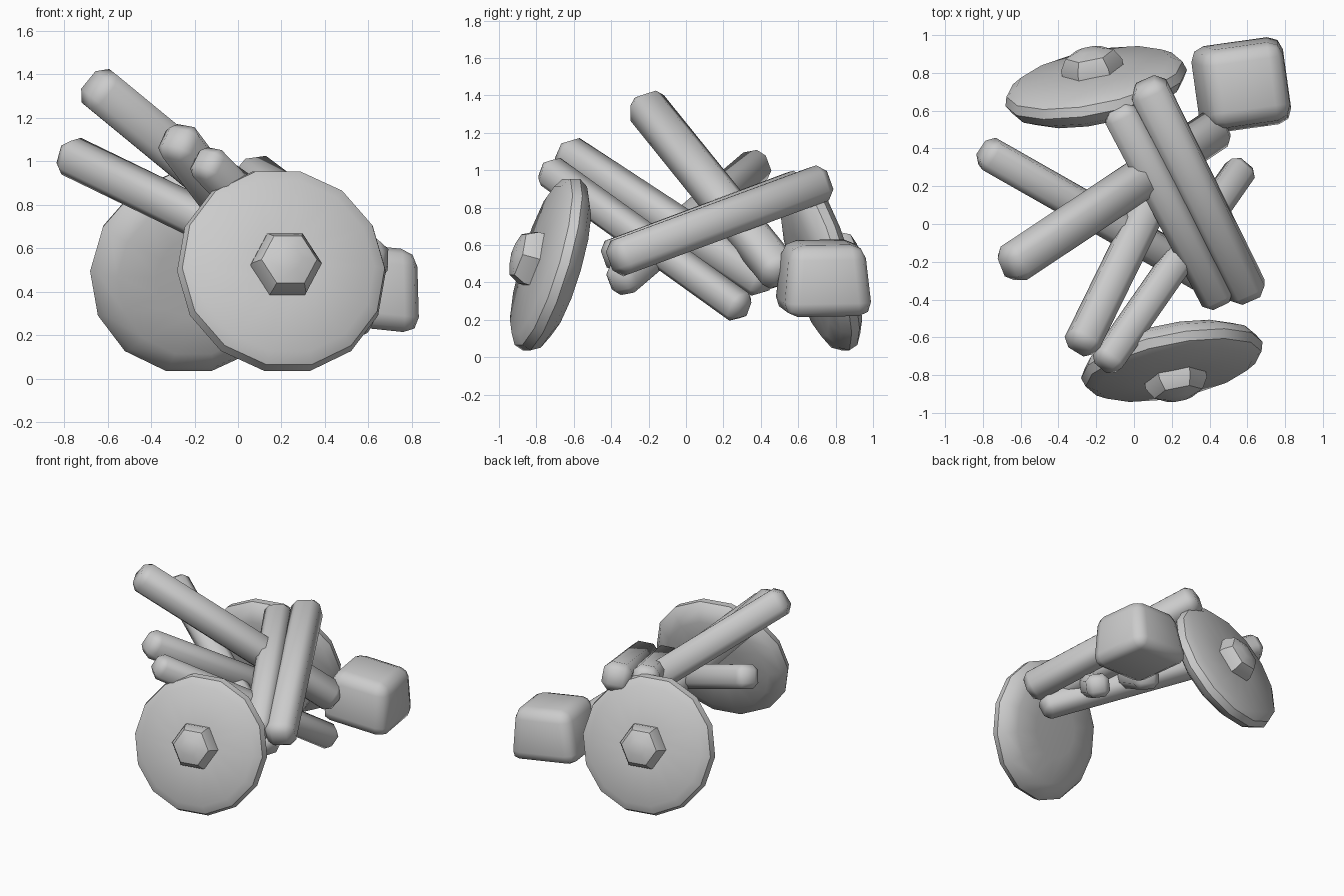
import bpy, bmesh, math
from mathutils import Vector, Matrix

old = bpy.data.objects.get("Cube")
if old:
    bpy.data.objects.remove(old)

gray = bpy.data.materials.new("plain_gray")
gray.use_nodes = True
gray.diffuse_color = (0.6, 0.6, 0.6, 1)
gray.node_tree.nodes["Principled BSDF"].inputs["Base Color"].default_value = (0.6, 0.6, 0.6, 1)


def finish(name, bm, angle=40):
    bmesh.ops.recalc_face_normals(bm, faces=bm.faces)
    mesh = bpy.data.meshes.new(name)
    bm.to_mesh(mesh)
    bm.free()
    mesh.materials.append(gray)
    obj = bpy.data.objects.new(name, mesh)
    bpy.context.collection.objects.link(obj)
    bpy.ops.object.select_all(action="DESELECT")
    obj.select_set(True)
    bpy.context.view_layer.objects.active = obj
    bpy.ops.object.shade_smooth_by_angle(angle=math.radians(angle))
    return obj


def lathe(name, profile, sides, matrix):
    """Closed turned solid around local z from (radius, height) points."""
    bm = bmesh.new()
    rings = [[bm.verts.new((r * math.cos(a), r * math.sin(a), h))
              for a in (2 * math.pi * i / sides for i in range(sides))]
             for r, h in profile]
    for low, high in zip(rings, rings[1:]):
        for i in range(sides):
            j = (i + 1) % sides
            bm.faces.new((low[i], low[j], high[j], high[i]))
    bm.faces.new(rings[0])
    bm.faces.new(rings[-1])
    bmesh.ops.transform(bm, matrix=matrix, verts=bm.verts)
    return finish(name, bm)


def beam(name, start, end, width, roll=0):
    """Chamfered square timber between two points."""
    start, end = Vector(start), Vector(end)
    axis = end - start
    bm = bmesh.new()
    bmesh.ops.create_cube(bm, size=1)
    bmesh.ops.scale(bm, vec=(width, width, axis.length), verts=bm.verts)
    bmesh.ops.bevel(bm, geom=bm.edges[:], offset=width * 0.24, segments=1,
                    affect="EDGES", profile=0.5)
    turn = axis.to_track_quat("Z", "Y").to_matrix().to_4x4()
    bmesh.ops.transform(bm, verts=bm.verts, matrix=Matrix.Translation((start + end) / 2)
                        @ turn @ Matrix.Rotation(math.radians(roll), 4, "Z"))
    return finish(name, bm, 50)


# Two leaning wheels, the second turned half way round the pile
wheel_profile = [(0.2, -0.10), (0.38, -0.09), (0.46, -0.05), (0.49, 0.0),
                 (0.475, 0.05), (0.42, 0.085), (0.14, 0.10)]
hub_profile = [(0.165, 0.04), (0.165, 0.13), (0.13, 0.19), (0.06, 0.215)]
lean = Vector((0.2, -1, 0.3)).to_track_quat("Z", "Y").to_matrix().to_4x4()
place = Matrix.Translation((0.2, -0.72, 0.495)) @ lean
for side, turn in (("front", 0), ("back", math.pi)):
    matrix = Matrix.Rotation(turn, 4, "Z") @ place
    lathe(side + "_wheel", wheel_profile, 14, matrix)
    lathe(side + "_hub", hub_profile, 6, matrix)

# Crossed pile of timbers
beam("tall_beam", (-0.67, -0.23, 1.36), (0.46, 0.52, 0.43), 0.20, 20)
beam("left_beam", (-0.80, 0.39, 1.04), (0.52, -0.36, 0.40), 0.17, 10)
beam("upper_beam", (-0.29, -0.66, 1.11), (0.25, 0.44, 0.39), 0.18, 10)
beam("lower_beam", (-0.16, -0.75, 1.01), (0.58, 0.31, 0.25), 0.16, 10)
beam("top_beam", (0.06, 0.75, 0.94), (0.62, -0.39, 0.52), 0.20, 8)
beam("inner_beam", (-0.09, 0.62, 0.92), (0.46, -0.42, 0.53), 0.18, 8)

# Rounded, tapering block beside the back wheel
bm = bmesh.new()
bmesh.ops.create_cube(bm, size=1)
bmesh.ops.scale(bm, vec=(0.51, 0.48, 0.38), verts=bm.verts)
for v in bm.verts:
    if v.co.z > 0:
        v.co.x *= 0.82
        v.co.y *= 0.84
bmesh.ops.bevel(bm, geom=bm.edges[:], offset=0.075, segments=2,
                affect="EDGES", profile=0.5)
bmesh.ops.transform(bm, verts=bm.verts, matrix=Matrix.Translation((0.58, 0.735, 0.425))
                    @ Matrix.Rotation(math.radians(6), 4, "Y")
                    @ Matrix.Rotation(math.radians(8), 4, "Z"))
finish("block", bm, 60)
